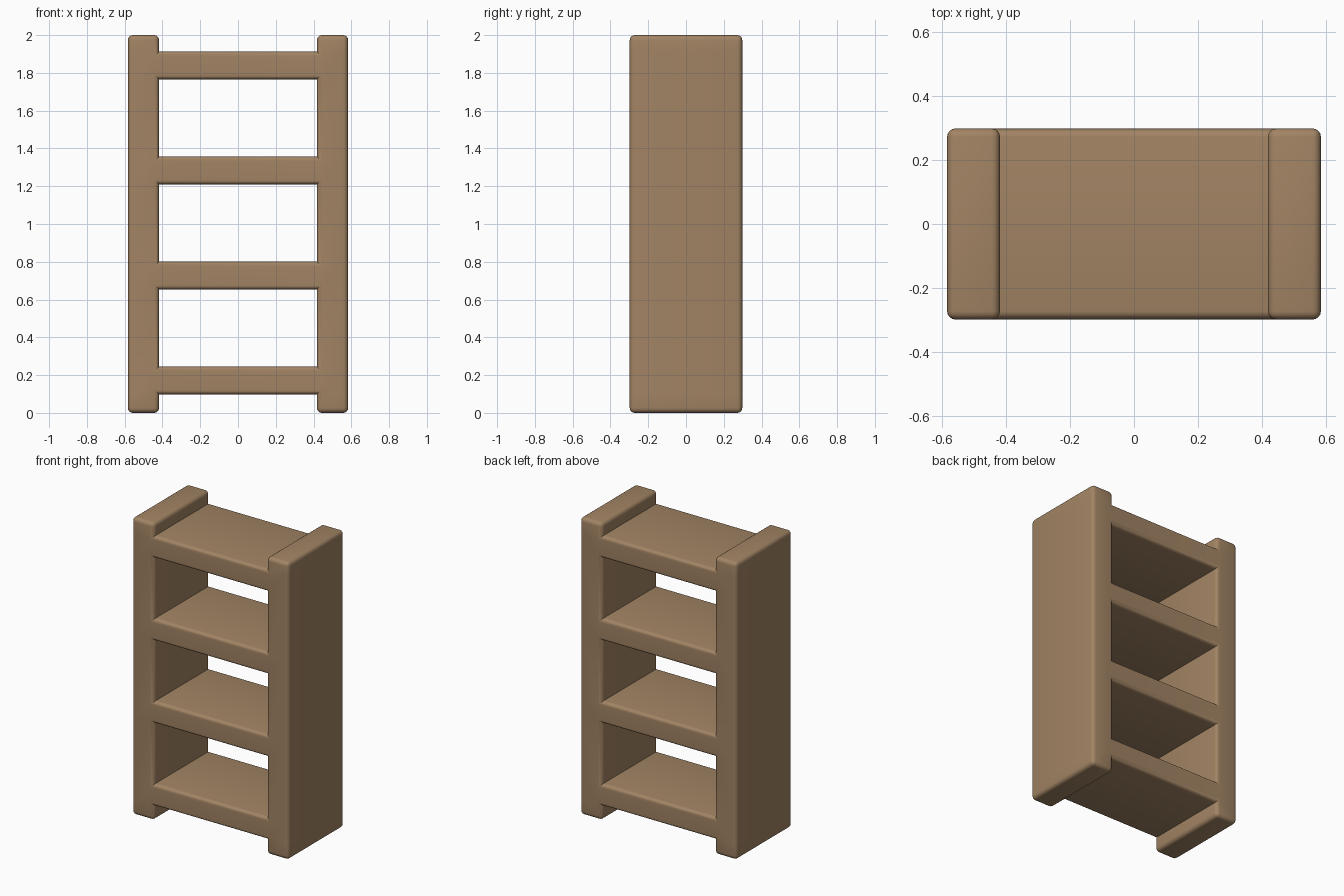
import bpy, bmesh

cube = bpy.data.objects.get("Cube")
if cube:
    bpy.data.objects.remove(cube)

# Wood colour
wood = bpy.data.materials.new("warm_wood")
wood.use_nodes = True
colour = (0.36, 0.23, 0.127, 1)
wood.diffuse_color = colour
wood.node_tree.nodes["Principled BSDF"].inputs["Base Color"].default_value = colour

HALF_DEPTH = 0.298
OUTER, INNER = 0.583, 0.418
SHELF_BOTTOM, SHELF_STEP, SHELF_THICK = 0.098, 0.556, 0.147

# Grid lines of the frame: two side panels joined by four shelves
xs = [-OUTER, -INNER, INNER, OUTER]
zs = [0]
for i in range(4):
    z = SHELF_BOTTOM + i * SHELF_STEP
    zs += [z, z + SHELF_THICK]
zs.append(2)

# Flat front outline, then extruded to full depth
bm = bmesh.new()
grid = {}
for i, x in enumerate(xs):
    for j, z in enumerate(zs):
        grid[i, j] = bm.verts.new((x, -HALF_DEPTH, z))
for i in range(3):
    for j in range(len(zs) - 1):
        if i != 1 or j % 2 == 1:
            bm.faces.new((grid[i, j], grid[i + 1, j], grid[i + 1, j + 1], grid[i, j + 1]))
result = bmesh.ops.extrude_face_region(bm, geom=bm.faces[:], use_keep_orig=True)
for v in result["geom"]:
    if isinstance(v, bmesh.types.BMVert):
        v.co.y = HALF_DEPTH
bmesh.ops.recalc_face_normals(bm, faces=bm.faces)

# Round the convex edges, leaving the shelf joints crisp
convex = [e for e in bm.edges if e.is_manifold and e.calc_face_angle_signed() > 0.5]
bmesh.ops.bevel(bm, geom=convex, offset=0.026, offset_type='OFFSET', segments=4,
                profile=0.5, affect='EDGES', clamp_overlap=True)
bmesh.ops.recalc_face_normals(bm, faces=bm.faces)

mesh = bpy.data.meshes.new("shelving_unit")
bm.to_mesh(mesh)
bm.free()
mesh.materials.append(wood)
unit = bpy.data.objects.new("shelving_unit", mesh)
bpy.context.collection.objects.link(unit)

# Smooth rounded edges
bpy.ops.object.select_all(action='DESELECT')
unit.select_set(True)
bpy.context.view_layer.objects.active = unit
bpy.ops.object.shade_smooth_by_angle(angle=0.6)
